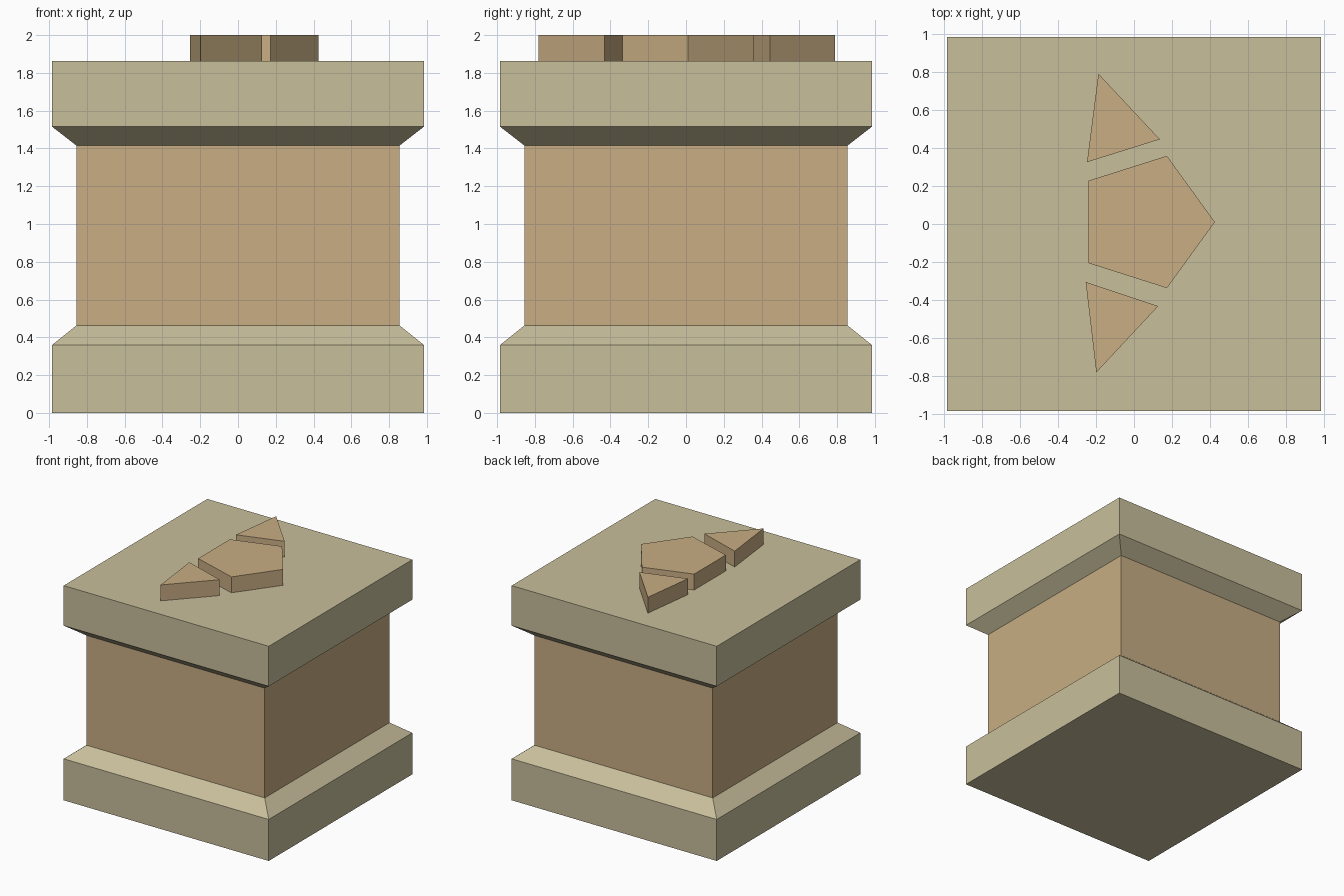
import bpy, bmesh

if "Cube" in bpy.data.objects:
    bpy.data.objects.remove(bpy.data.objects["Cube"])


def material(name, rgb):
    m = bpy.data.materials.new(name)
    m.diffuse_color = (*rgb, 1.0)
    m.use_nodes = True
    m.node_tree.nodes["Principled BSDF"].inputs["Base Color"].default_value = m.diffuse_color
    return m


pale = material("pale_stone", (0.58, 0.52, 0.33))
tan = material("tan_stone", (0.58, 0.42, 0.23))


def loft(name, rings, mat, bottom=False, top=False):
    """Join matching (outline, z) rings with flat walls and optional end caps."""
    bm = bmesh.new()
    loops = [[bm.verts.new((x, y, z)) for x, y in pts] for pts, z in rings]
    for lo, hi in zip(loops, loops[1:]):
        n = len(lo)
        for i in range(n):
            j = (i + 1) % n
            bm.faces.new((lo[i], lo[j], hi[j], hi[i]))
    if bottom:
        bm.faces.new(loops[0][::-1])
    if top:
        bm.faces.new(loops[-1])
    mesh = bpy.data.meshes.new(name)
    bm.to_mesh(mesh)
    bm.free()
    mesh.materials.append(mat)
    obj = bpy.data.objects.new(name, mesh)
    bpy.context.collection.objects.link(obj)
    return obj


def square(h):
    return [(-h, -h), (h, -h), (h, h), (-h, h)]


WIDE, NARROW = 0.984, 0.855
CAP_TOP, HEIGHT = 1.862, 2.0

# Plinth with a chamfered shoulder, plain body, and flared cap
loft("base", [(square(WIDE), 0), (square(WIDE), 0.36), (square(NARROW), 0.463)], pale, bottom=True)
loft("body", [(square(NARROW), 0.463), (square(NARROW), 1.415)], tan)
loft("cap", [(square(NARROW), 1.415), (square(WIDE), 1.515), (square(WIDE), CAP_TOP)], pale, top=True)

# Raised blocks on the cap (outlines counter-clockwise)
blocks = {
    "centre_block": [(0.425, 0.01), (0.173, 0.358), (-0.238, 0.228), (-0.238, -0.206), (0.173, -0.337)],
    "back_wedge": [(-0.187, 0.79), (-0.247, 0.325), (0.136, 0.445)],
    "front_wedge": [(-0.254, -0.305), (-0.198, -0.78), (0.127, -0.432)],
}
for name, outline in blocks.items():
    loft(name, [(outline, CAP_TOP), (outline, HEIGHT)], tan, top=True)
